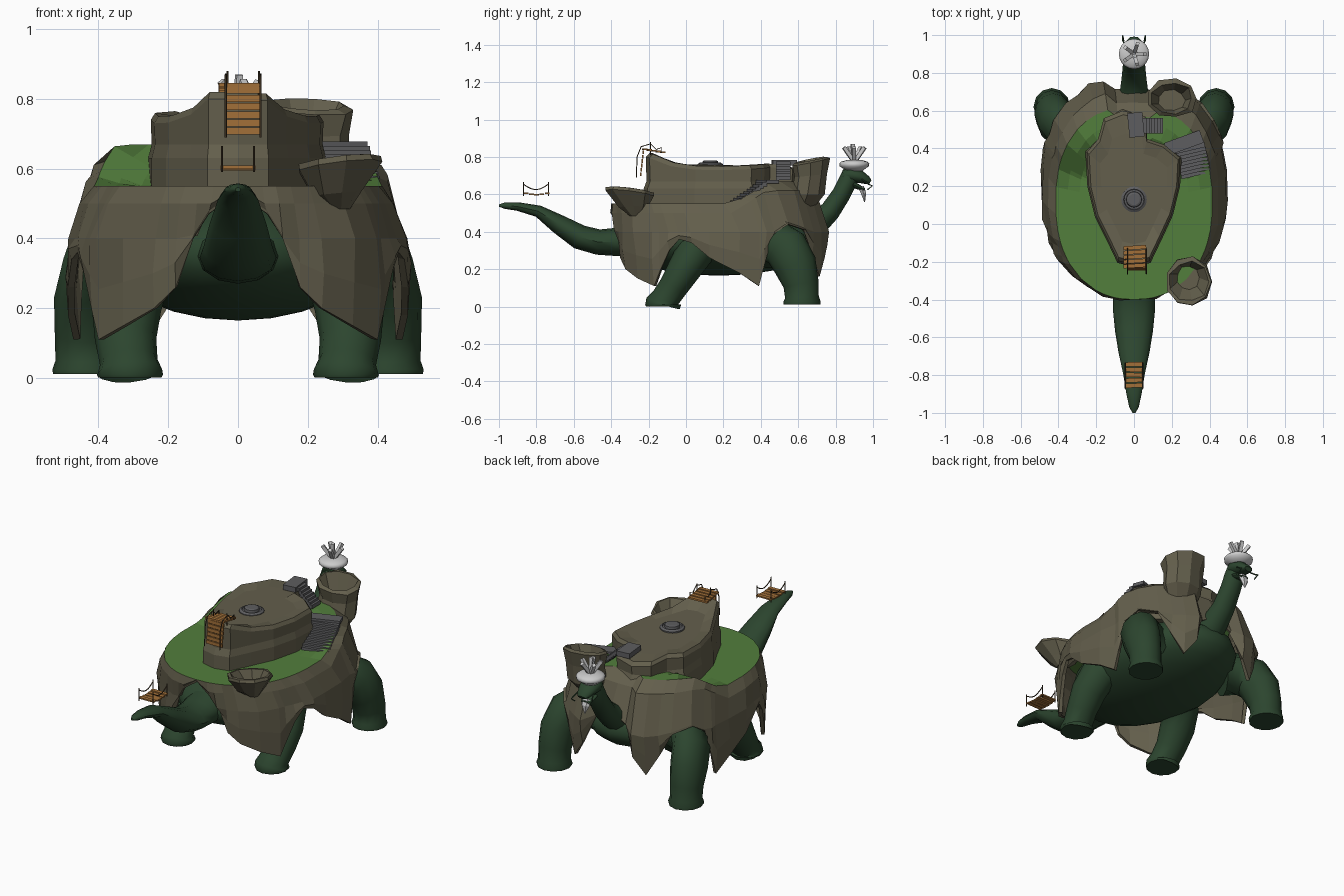
import bpy, bmesh, math, random
from mathutils import Vector, Matrix

if "Cube" in bpy.data.objects:
    bpy.data.objects.remove(bpy.data.objects["Cube"])
random.seed(4)

def mat(name, r, g, b):
    m = bpy.data.materials.new(name)
    m.diffuse_color = (r, g, b, 1)
    m.use_nodes = True
    m.node_tree.nodes["Principled BSDF"].inputs["Base Color"].default_value = m.diffuse_color
    return m

SKIN = mat("skin", .025, .06, .028)
ROCK = mat("rock", .125, .113, .072)
GRASS = mat("grass", .085, .21, .045)
WOOD = mat("wood", .36, .16, .04)
ROPE = mat("rope", .06, .04, .02)
STONE = mat("stone", .11, .11, .115)

def finish(bm, name, m=None, smooth=False):
    bmesh.ops.recalc_face_normals(bm, faces=bm.faces)
    me = bpy.data.meshes.new(name)
    bm.to_mesh(me)
    bm.free()
    ob = bpy.data.objects.new(name, me)
    bpy.context.collection.objects.link(ob)
    if m:
        me.materials.append(m)
    for p in me.polygons:
        p.use_smooth = smooth
    return ob

def loft(name, rings, m=None, smooth=False, start=True, end=True):
    """Skin closed rings of points; optionally cap either end."""
    bm = bmesh.new()
    vs = [[bm.verts.new(p) for p in r] for r in rings]
    n = len(vs[0])
    for a, b in zip(vs, vs[1:]):
        for i in range(n):
            bm.faces.new((a[i], a[(i + 1) % n], b[(i + 1) % n], b[i]))
    for flag, r in ((start, vs[0]), (end, vs[-1])):
        if flag:
            bm.faces.new(r)
    return finish(bm, name, m, smooth)

def tube(name, pts, m=None, sides=12, smooth=True):
    """Loft along a path of (x, y, z, half width, half depth)."""
    rings = []
    for i, p in enumerate(pts):
        a, b = pts[max(i - 1, 0)], pts[min(i + 1, len(pts) - 1)]
        t = (Vector(b[:3]) - Vector(a[:3])).normalized()
        u = (Vector((1, 0, 0)) - t * t.x).normalized()
        v = t.cross(u)
        ang = [math.tau * k / sides for k in range(sides)]
        rings.append([Vector(p[:3]) + u * p[3] * math.cos(q) + v * p[-1] * math.sin(q) for q in ang])
    ob = loft(name, rings, m, smooth)
    if smooth:
        bpy.context.view_layer.objects.active = ob
        ob.select_set(True)
        bpy.ops.object.shade_smooth_by_angle(angle=math.radians(45))
        ob.select_set(False)
    return ob

def boxes(name, items, m=None):
    """Join boxes given as (centre, size, rotation matrix)."""
    bm = bmesh.new()
    for c, s, r in items:
        bmesh.ops.create_cube(bm, size=1, matrix=Matrix.Translation(c) @ r.to_4x4() @ Matrix.Diagonal((*s, 1)))
    return finish(bm, name, m)

def ellipsoid(name, c, s, m=None):
    bm = bmesh.new()
    bmesh.ops.create_uvsphere(bm, u_segments=20, v_segments=12, radius=1,
                              matrix=Matrix.Translation(c) @ Matrix.Diagonal((*s, 1)))
    return finish(bm, name, m, True)

def ropes(name, paths, r=.003, m=ROPE):
    cu = bpy.data.curves.new(name, 'CURVE')
    cu.dimensions, cu.bevel_depth, cu.bevel_resolution, cu.use_fill_caps = '3D', r, 1, True
    for path in paths:
        s = cu.splines.new('POLY')
        s.points.add(len(path) - 1)
        for q, p in zip(s.points, path):
            q.co = (*p, 1)
    cu.materials.append(m)
    bpy.context.collection.objects.link(bpy.data.objects.new(name, cu))

# Creature: body, tail, neck, head, jaw
ellipsoid("body", (0, .175, .355), (.37, .555, .19), SKIN)
tube("tail", [(0, y, z, w, h) for y, z, w, h in (
    (-.22, .37, .13, .1), (-.38, .345, .112, .075), (-.47, .345, .11, .068), (-.57, .372, .1, .066),
    (-.68, .44, .082, .052), (-.79, .51, .058, .032), (-.9, .535, .04, .023), (-.97, .54, .025, .017),
    (-1, .54, .008, .006))], SKIN)
tube("neck", [(0, y, z, w, h) for y, z, w, h in (
    (.6, .4, .1, .1), (.7, .45, .075, .07), (.77, .51, .066, .055), (.83, .6, .06, .05),
    (.865, .67, .058, .05), (.885, .72, .05, .045))], SKIN)
tube("head", [(0, y, z, w, h) for y, z, w, h in (
    (.84, .7, .04, .03), (.88, .705, .06, .042), (.93, .695, .055, .035), (.97, .675, .04, .022),
    (.985, .665, .025, .012))], SKIN)
tube("jaw", [(0, .87, .665, .045, .02), (0, .92, .64, .04, .014), (0, .955, .625, .025, .008)], SKIN)
tube("beard", [(0, .935, .64, .03, .018), (0, .95, .605, .026, .016), (0, .955, .56, .003, .003)], None, 6, False)

# Legs, mirrored
for side, s in (("left", -1), ("right", 1)):
    tube("fore_leg_" + side, [(s * x, y, z, a, b) for x, y, z, a, b in (
        (.26, .44, .33, .12, .13), (.35, .48, .345, .11, .12), (.41, .535, .31, .1, .12), (.43, .585, .22, .098, .115),
        (.435, .615, .12, .09, .095), (.435, .62, .05, .088, .09), (.435, .62, .025, .097, .1),
        (.435, .62, .012, .095, .098))], SKIN)
    tube("hind_leg_" + side, [(s * x, y, z, a, b) for x, y, z, a, b in (
        (.22, .09, .36, .11, .11), (.3, .04, .28, .105, .1), (.32, -.01, .2, .1, .09), (.322, -.065, .11, .088, .078),
        (.313, -.11, .045, .083, .075), (.31, -.122, .018, .093, .094), (.31, -.122, .01, .095, .096),
        (.31, -.122, .001, .09, .092))], SKIN)

# Rock shell with hanging skirts: (angle from the tail, height of lower edge)
half = [(0, .53), (8, .47), (13, .4), (19, .26), (27, .2), (40, .15), (53, .11), (57, .19), (63, .3), (69, .36),
        (76, .34), (85, .26), (97, .18), (107, .11), (110, .22), (115, .38), (124, .44), (137, .41), (146, .28),
        (155, .16), (164, .26), (171, .42), (180, .48)]
prof = half + [(360 - a, z) for a, z in half[-2:0:-1]]
def ground(y):
    return .55 + .12 * min(max((y - .25) / .18, 0), 1)
def squash(v, e):
    return math.copysign(abs(v) ** e, v)
def ring(cy, rx, ry, f, jit=0):
    out = []
    for a, z in prof:
        q = math.radians(a)
        e = .85 if a > 90 and a < 270 else .9
        j = 1 + random.uniform(-jit, jit)
        y = cy - ry * squash(math.cos(q), e) * j * (.9 if a in (171, 180, 189) else 1)
        out.append(Vector((rx * j * squash(math.sin(q), e), y, f(y, z))))
    return out
edge = ring(.11, .415, .51, lambda y, z: ground(y))
shell = loft("rock_shell", [
    edge,
    ring(.15, .45, .555, lambda y, z: max(ground(y) - .05, z + .015), .015),
    ring(.19, .49, .59, lambda y, z: max(.4, z + .01), .022),
    ring(.19, .495, .58, lambda y, z: z + max(0, (.4 - z) * .5), .015),
    ring(.19, .49, .57, lambda y, z: z)], ROCK, False, False, False)
sol = shell.modifiers.new("thickness", 'SOLIDIFY')
sol.thickness = .02
sol.offset = -1

# Grass terrace on the shell
loft("grass", [edge] + [ring(.11, .415 * k, .51 * k, lambda y, z: ground(y)) for k in (.85, .7, .5)],
     GRASS, False, False, True)

# Central mesa
outline = [(0, -.215, .82), (.085, -.195, .815), (.14, -.08, .77), (.2, .05, .752), (.237, .2, .75), (.245, .35, .755),
           (.16, .42, .76), (.07, .45, .765), (.06, .57, .75), (-.06, .6, .74), (-.16, .56, .75), (-.19, .45, .765),
           (-.25, .38, .76), (-.24, .2, .75), (-.2, .04, .752), (-.135, -.09, .775), (-.085, -.195, .82)]
def mesa(k, f):
    return [(x * k, .17 + (y - .17) * k, f(z)) for x, y, z in outline]
loft("mesa", [mesa(1.03, lambda z: .53), mesa(1.03, lambda z: .63), mesa(.99, lambda z: .67), mesa(1, lambda z: z - .02),
              mesa(.95, lambda z: z), mesa(.72, lambda z: .75 + (z - .75) * .2)], ROCK)

# Hollow rock bowls
def bowl(name, secs, n=9):
    rings = []
    for cx, cy, cz, rx, ry, tx, ty in secs:
        rg = []
        for i in range(n):
            q, j = math.tau * i / n, random.uniform(.93, 1.07)
            dx, dy = rx * j * math.cos(q), ry * j * math.sin(q)
            rg.append((cx + dx, cy + dy, cz + dx * tx + dy * ty))
        rings.append(rg)
    loft(name, rings, ROCK)
bowl("rear_bowl", [(.18, .62, .52, .08, .06, 0, 0), (.2, .65, .6, .11, .09, 0, 0), (.2, .665, .7, .115, .09, 0, .1),
                   (.2, .665, .775, .135, .105, -.05, .2), (.2, .665, .785, .11, .085, -.05, .2),
                   (.2, .655, .7, .07, .055, 0, 0)])
bowl("front_bowl", [(.29, -.27, .485, .03, .03, 0, 0), (.285, -.28, .53, .075, .08, .1, 0),
                    (.29, -.305, .605, .118, .128, .12, -.12), (.29, -.305, .622, .122, .132, .12, -.12),
                    (.29, -.305, .624, .102, .108, .12, -.12), (.285, -.285, .55, .06, .065, 0, 0)])

# Stone disc on the mesa
def disc(cy, r, z):
    return [(r * math.cos(math.tau * i / 20), cy + r * math.sin(math.tau * i / 20), z) for i in range(20)]
loft("plateau_disc", [disc(.13, r, z) for r, z in ((.068, .74), (.068, .762), (.055, .77), (.052, .763), (.042, .763),
                                                   (.04, .778), (.03, .782))], STONE)

# Stone stairs and landings
def stairs(name, a, b, width, n):
    a, b = Vector(a), Vector(b)
    d = b - a
    rot = Matrix.Rotation(math.atan2(d.y, d.x), 3, 'Z')
    run = d.xy.length / n
    boxes(name, [(a + d * ((i + .5) / n), (run * 1.5, width, .022), rot) for i in range(n)], STONE)
stairs("lower_stairs", (.33, .26, .55), (.295, .41, .66), .16, 9)
stairs("upper_stairs", (.15, .52, .68), (.05, .52, .77), .08, 7)
boxes("landings", [((.265, .43, .668), (.2, .07, .02), Matrix.Rotation(.35, 3, 'Z')),
                   ((.01, .525, .768), (.08, .13, .03), Matrix.Rotation(.1, 3, 'Z'))], STONE)

# Plank bridges with posts and ropes
I = Matrix.Identity(3)
boxes("tail_bridge", [((0, -.855 + .028 * i, .605 - .006 * math.sin(math.pi * i / 4)), (.1, .023, .008),
                       Matrix.Rotation(random.uniform(-.06, .06), 3, 'Z')) for i in range(5)], WOOD)
ropes("tail_bridge_ropes", [[(x, y, .59), (x, y, .665)] for x in (-.046, .046) for y in (-.87, -.735)] +
      [[(x, -.87 + .135 * t / 6, .655 - .03 * math.sin(math.pi * t / 6)) for t in range(7)] for x in (-.046, .046)])
boxes("top_bridge", [((.005, -.125 - .024 * i, .825 + .004 * i), (.12, .021, .01), Matrix.Rotation(.06, 3, 'Z'))
                     for i in range(5)] +
      [((.015, -.228 - .003 * i, .825 - .0235 * i), (.105, .008, .02), I) for i in range(6)], WOOD)
ropes("top_bridge_ropes", [[(x, -.19, .81), (x, -.19, .88)] for x in (-.03, .06)] +
      [[(x, -.13, .82), (x, -.13, .85), (x, -.16, .84), (x, -.19, .87), (x, -.24, .855), (x, -.262, .8), (x, -.265, .69)]
       for x in (-.035, .065)])

# Pale crown on the head, with crystals, and side tendrils
loft("crown", [disc(.9, r, z) for r, z in ((.045, .725), (.06, .738), (.078, .75), (.08, .765), (.07, .775), (.045, .782),
                                           (.03, .785))], None, True)
shards = []
for i in range(6):
    r = Matrix.Rotation(i * math.tau / 5 + .3, 3, 'Z') @ Matrix.Rotation(.1 if i == 0 else .62, 3, 'X')
    shards.append((Vector((0, .9, .77)) + r @ Vector((0, 0, .055)), (.019, .019, .09), r))
boxes("crown_crystals", shards)
ropes("tendrils", [[(s * .045, .94, .68), (s * .06, .975, .655), (s * .06, .996, .645), (s * .055, .97, .625)]
                   for s in (-1, 1)], .004, SKIN)
